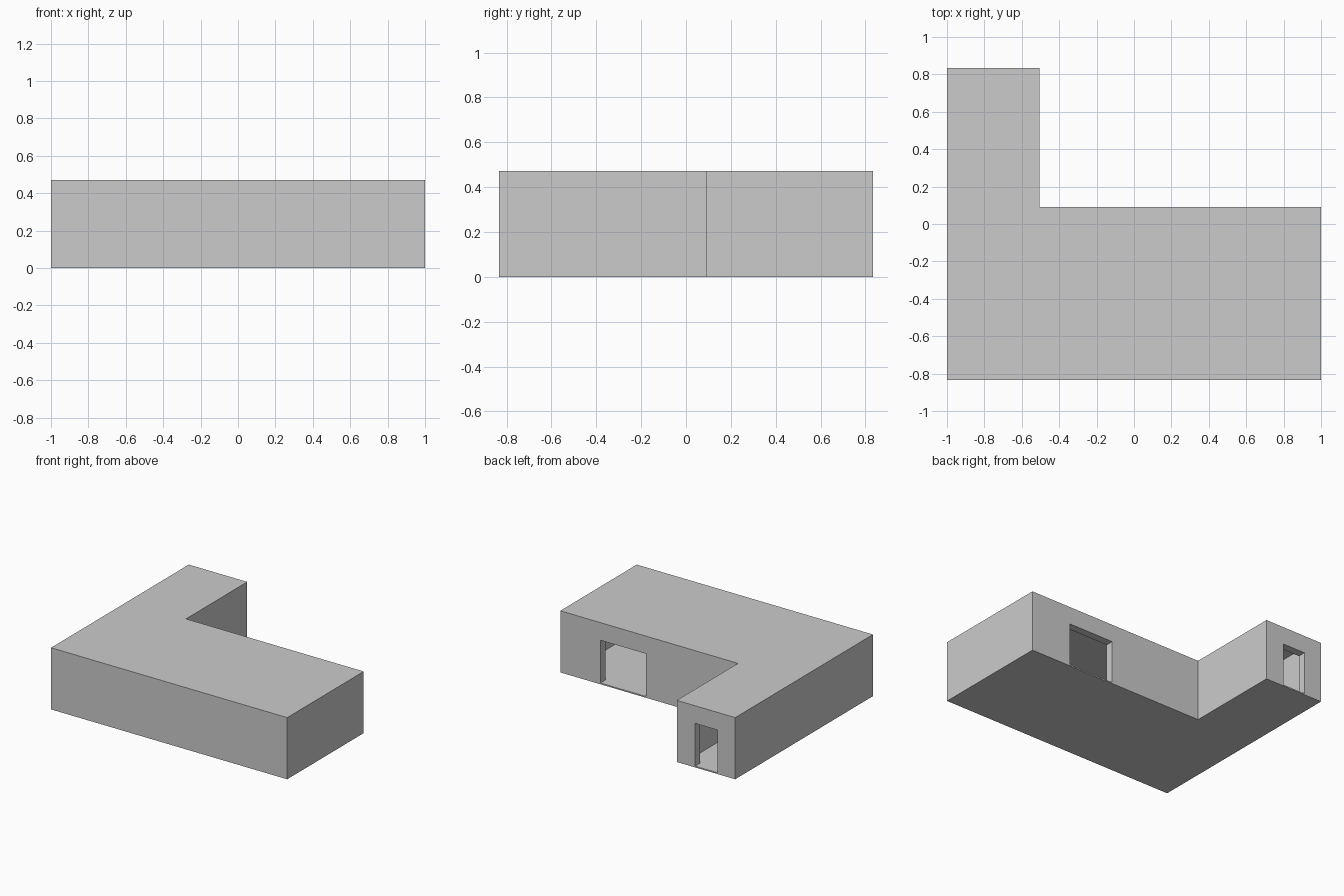
import bpy
import bmesh

if "Cube" in bpy.data.objects:
    bpy.data.objects.remove(bpy.data.objects["Cube"])

X, Y, H = 1.0, 0.833, 0.472      # half width, half depth, height
LEG_X, WING_Y = -0.505, 0.092    # inner corner of the L
WALL, SLAB = 0.06, 0.01
DOOR_TOP = 0.337


def l_prism(name, inset, z0, z1):
    """L-shaped block, moved inward by inset on every side."""
    i = inset
    pts = [(-X + i, -Y + i), (X - i, -Y + i), (X - i, WING_Y - i),
           (LEG_X - i, WING_Y - i), (LEG_X - i, Y - i), (-X + i, Y - i)]
    return prism(name, pts, z0, z1)


def prism(name, pts, z0, z1):
    bm = bmesh.new()
    face = bm.faces.new([bm.verts.new((x, y, z0)) for x, y in pts])
    ext = bmesh.ops.extrude_face_region(bm, geom=[face])
    top = [v for v in ext["geom"] if isinstance(v, bmesh.types.BMVert)]
    bmesh.ops.translate(bm, verts=top, vec=(0, 0, z1 - z0))
    bmesh.ops.recalc_face_normals(bm, faces=bm.faces)
    mesh = bpy.data.meshes.new(name)
    bm.to_mesh(mesh)
    bm.free()
    obj = bpy.data.objects.new(name, mesh)
    bpy.context.collection.objects.link(obj)
    return obj


def door_cutter(name, x0, x1, wall_y):
    """Block through a back wall, from the floor to the lintel."""
    y0, y1 = wall_y - WALL - 0.05, wall_y + 0.05
    return prism(name, [(x0, y0), (x1, y0), (x1, y1), (x0, y1)], SLAB, DOOR_TOP)


# Hollow building shell with thin floor and roof
shell = l_prism("building_shell", 0, 0, H)
cutters = [
    l_prism("room_cutter", WALL, SLAB, H - SLAB),
    door_cutter("wide_door_cutter", 0.275, 0.66, WING_Y),
    door_cutter("narrow_door_cutter", -0.85, -0.66, Y),
]

# Cut the room and both doorways
for cutter in cutters:
    mod = shell.modifiers.new(cutter.name, "BOOLEAN")
    mod.operation = "DIFFERENCE"
    mod.solver = "EXACT"
    mod.object = cutter
    cutter.hide_render = True
    cutter.display_type = "WIRE"
